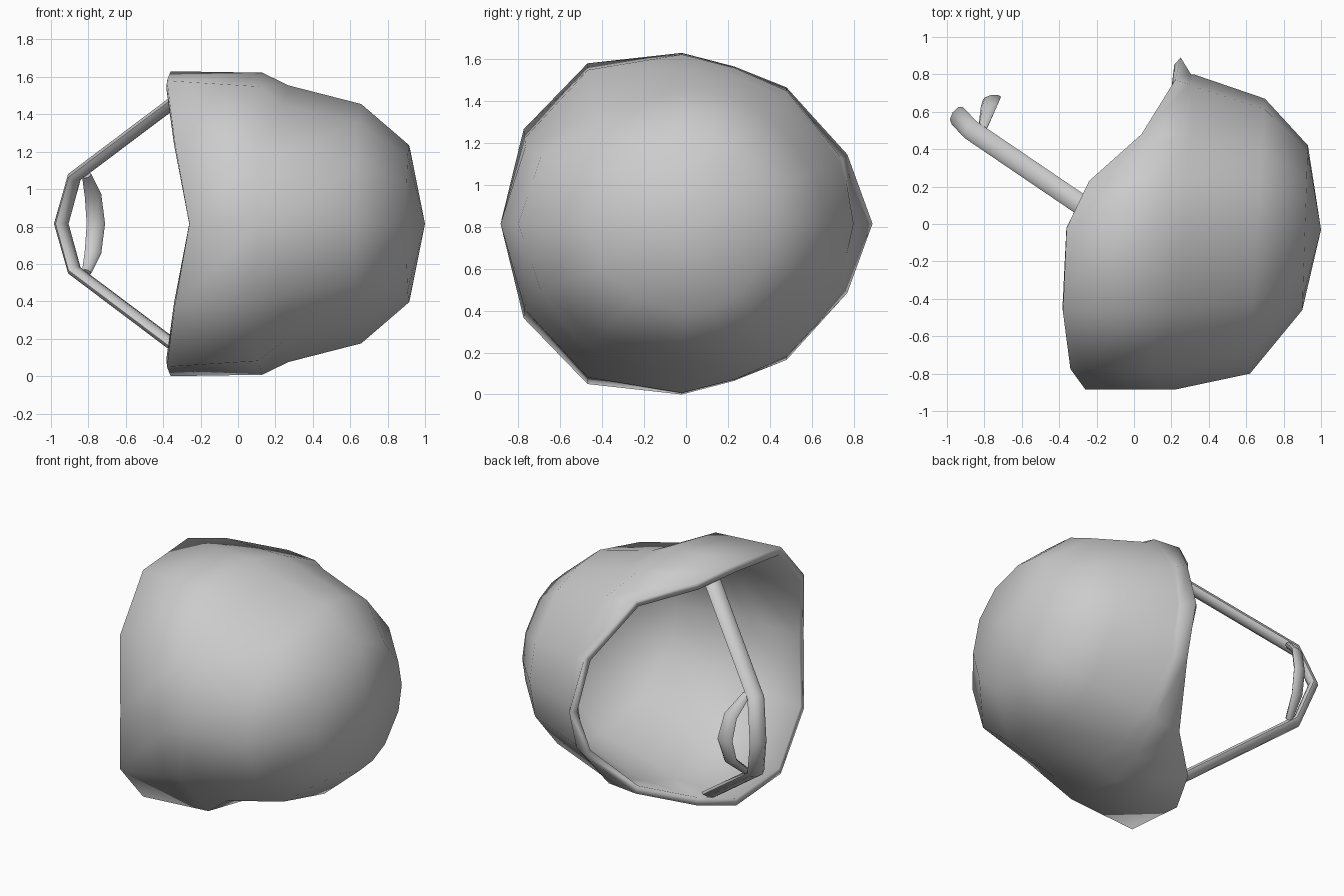
import bpy, bmesh
from math import sin, cos, pi, atan2
from mathutils import Vector

if "Cube" in bpy.data.objects:
    bpy.data.objects.remove(bpy.data.objects["Cube"])

CZ = 0.815  # mirror plane height (helmet lies on its side, crown to +x)


def finish(bm, name, angle):
    bmesh.ops.recalc_face_normals(bm, faces=bm.faces[:])
    me = bpy.data.meshes.new(name)
    bm.to_mesh(me)
    bm.free()
    ob = bpy.data.objects.new(name, me)
    bpy.context.collection.objects.link(ob)
    bpy.context.view_layer.objects.active = ob
    ob.select_set(True)
    bpy.ops.object.shade_smooth_by_angle(angle=angle)
    ob.select_set(False)
    return ob


def mirrored(half):
    """Close a half loop (front centre to back centre) across the mirror plane."""
    return half + [Vector((p.x, p.y, -p.z)) for p in half[-2:0:-1]]


# Helmet shell: rim outline and domed rings
rim = [Vector(p) for p in (
    (0.25, 0.89, 0), (0.22, 0.77, 0.33), (0.04, 0.48, 0.65), (-0.24, 0.23, 0.75),
    (-0.36, -0.02, 0.815), (-0.38, -0.47, 0.765), (-0.34, -0.775, 0.45), (-0.26, -0.885, 0))]
angles = [atan2(p.z, p.y) for p in rim]


def ring(x_front, x_back, y_front, y_back, z_side):
    out = []
    for a in angles:
        t = (1 - cos(a)) / 2
        c = cos(a)
        out.append(Vector((x_front + (x_back - x_front) * t,
                           c * (y_front if c > 0 else y_back), z_side * sin(a))))
    return out


cap = ring(0.93, 0.90, 0.42, 0.46, 0.42)
crown = ring(0.70, 0.62, 0.67, 0.80, 0.64)
brow = ring(0.32, 0.22, 0.80, 0.885, 0.74)
# Flare above the ears, blended from the brow toward the rim
flare = []
for a, b, r in zip(angles, brow, rim):
    f = 0.9 * sin(a)
    flare.append(Vector((b.x + (r.x - b.x) * 0.22, b.y + (r.y - b.y) * f, b.z + (r.z - b.z) * f)))

bm = bmesh.new()
rows = [[bm.verts.new((p.x, p.y, p.z + CZ)) for p in mirrored(h)]
        for h in (cap, crown, brow, flare, rim)]
n = len(rows[0])
pole = bm.verts.new((1.0, -0.03, CZ))
for i in range(n):
    j = (i + 1) % n
    bm.faces.new((pole, rows[0][i], rows[0][j]))
    for a, b in zip(rows, rows[1:]):
        bm.faces.new((a[i], b[i], b[j], a[j]))
shell = finish(bm, "helmet_shell", pi)
solid = shell.modifiers.new("thickness", 'SOLIDIFY')
solid.thickness = 0.05
solid.offset = -1


# Flat rounded straps swept along mirrored paths
def strap(name, stations, thick):
    """stations: (centre, width direction, half width) from one end to the mirror plane."""
    full = [(Vector(c), Vector(w).normalized(), h) for c, w, h in stations]
    full += [(Vector((c.x, c.y, -c.z)), Vector((w.x, w.y, -w.z)), h) for c, w, h in full[-2::-1]]
    bm = bmesh.new()
    loops = []
    for i, (c, w, h) in enumerate(full):
        d = (full[min(i + 1, len(full) - 1)][0] - full[max(i - 1, 0)][0]).normalized()
        w = (w - d * w.dot(d)).normalized()
        t = d.cross(w)
        loops.append([bm.verts.new(c + w * h * cos(k * pi / 4) + t * thick * sin(k * pi / 4)
                                   + Vector((0, 0, CZ))) for k in range(8)])
    for a, b in zip(loops, loops[1:]):
        for k in range(8):
            m = (k + 1) % 8
            bm.faces.new((a[k], b[k], b[m], a[m]))
    bm.faces.new(loops[0])
    bm.faces.new(loops[-1])
    finish(bm, name, pi / 4)


strap("chin_strap", [((-0.19, 0.04, 0.765), (0.57, 0.82, 0), 0.055),
                     ((-0.875, 0.505, 0.25), (0.55, 0.83, 0), 0.055),
                     ((-0.945, 0.58, 0), (0.55, 0.83, 0), 0.055)], 0.03)
strap("chin_rest", [((-0.81, 0.51, 0.26), (1, 0.4, 0), 0.025),
                    ((-0.775, 0.63, 0.15), (1, 0.2, 0), 0.045),
                    ((-0.76, 0.67, 0), (1, 0.2, 0), 0.05)], 0.02)
